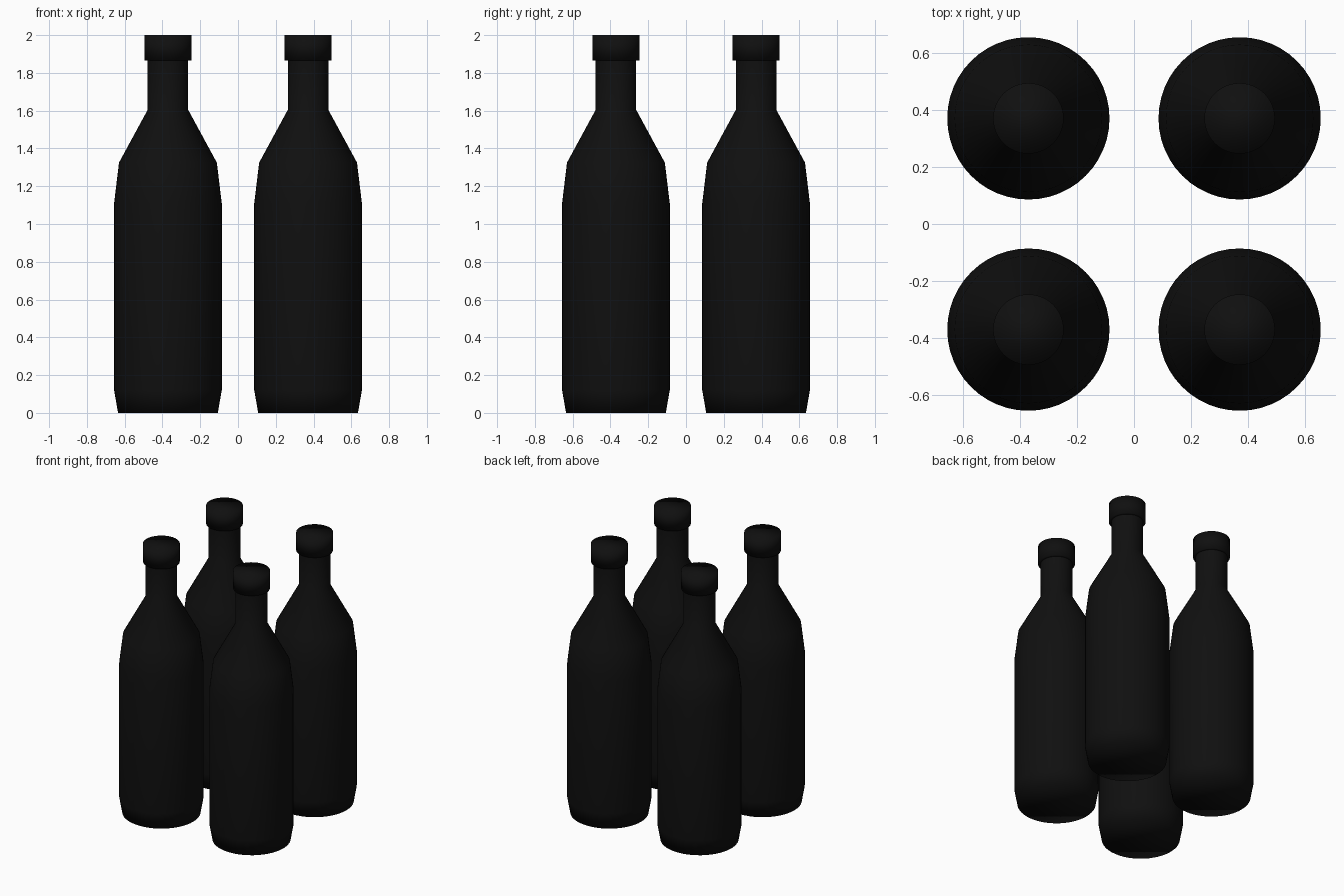
import bpy, bmesh, math

if "Cube" in bpy.data.objects:
    bpy.data.objects.remove(bpy.data.objects["Cube"])

glass = bpy.data.materials.new("black glass")
glass.diffuse_color = (0.005, 0.005, 0.005, 1)
glass.use_nodes = True
glass.node_tree.nodes["Principled BSDF"].inputs["Base Color"].default_value = glass.diffuse_color
SIDES = 48

# Outlines as (radius, height)
BODY = [(0.264, 0), (0.285, 0.12), (0.285, 1.11), (0.259, 1.325),
        (0.107, 1.605), (0.107, 1.865)]
CAP = [(0.107, 1.865), (0.124, 1.865), (0.124, 2.0)]


def lathe(name, profile, close_bottom, close_top):
    """Spin an outline around z and return its mesh."""
    bm = bmesh.new()
    rings = [[bm.verts.new((r * math.cos(2 * math.pi * i / SIDES),
                            r * math.sin(2 * math.pi * i / SIDES), z))
              for i in range(SIDES)] for r, z in profile]
    for a, b in zip(rings, rings[1:]):
        for i in range(SIDES):
            j = (i + 1) % SIDES
            bm.faces.new((a[i], a[j], b[j], b[i]))
    if close_bottom:
        bm.faces.new(rings[0][::-1])
    if close_top:
        bm.faces.new(rings[-1])
    for f in bm.faces:
        f.smooth = True
    mesh = bpy.data.meshes.new(name)
    bm.to_mesh(mesh)
    bm.free()
    mesh.materials.append(glass)
    return mesh


body = lathe("bottle_body", BODY, True, False)
cap = lathe("bottle_cap", CAP, False, True)

# Four bottles in a square
for side, x in (("left", -0.371), ("right", 0.371)):
    for depth, y in (("front", -0.371), ("back", 0.371)):
        for part, mesh in (("bottle_body", body), ("bottle_cap", cap)):
            ob = bpy.data.objects.new(f"{part}_{depth}_{side}", mesh)
            ob.location = (x, y, 0)
            bpy.context.collection.objects.link(ob)
